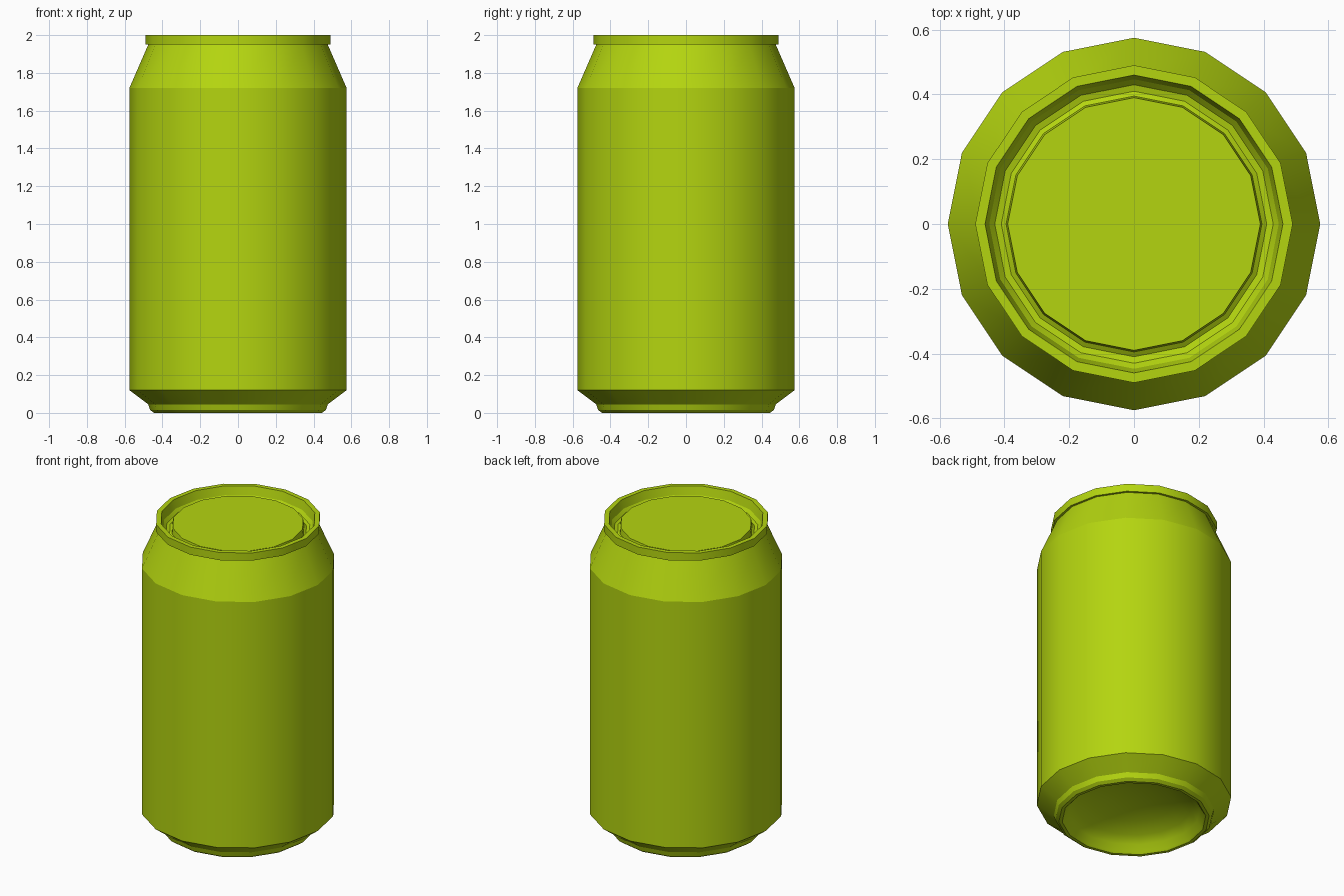
import bpy
import bmesh
import math

SIDES = 16

cube = bpy.data.objects.get("Cube")
if cube:
    bpy.data.objects.remove(cube, do_unlink=True)

lime = bpy.data.materials.new("lime green")
lime.use_nodes = True
colour = (0.456, 0.665, 0.005, 1)
lime.diffuse_color = colour
lime.node_tree.nodes["Principled BSDF"].inputs["Base Color"].default_value = colour


def lathe(name, profile):
    """Turn a (radius, height) profile, listed bottom to top on the outside, about z."""
    bm = bmesh.new()
    verts = [bm.verts.new((r, 0, z)) for r, z in profile]
    edges = [bm.edges.new(pair) for pair in zip(verts, verts[1:])]
    bmesh.ops.spin(bm, geom=verts + edges, cent=(0, 0, 0), axis=(0, 0, 1),
                   angle=math.tau, steps=SIDES, use_merge=False, use_duplicate=False)
    bmesh.ops.remove_doubles(bm, verts=bm.verts, dist=0.0005)
    bmesh.ops.dissolve_degenerate(bm, edges=bm.edges, dist=0.0001)
    # Turn each part so that its first band faces the way the profile implies
    (r0, z0), (r1, z1) = profile[:2]
    want = (z1 - z0, r0 - r1)
    band = [f for f in bm.faces if all(min(r0, r1) - 0.08 < math.hypot(v.co.x, v.co.y)
            and min(z0, z1) - 0.001 < v.co.z < max(z0, z1) + 0.001 for v in f.verts)]
    bm.normal_update()
    face = band[0]
    c = face.calc_center_median()
    n = face.normal
    outward = (n.x * c.x + n.y * c.y) / max(math.hypot(c.x, c.y), 0.001)
    if outward * want[0] + n.z * want[1] < 0:
        bmesh.ops.reverse_faces(bm, faces=bm.faces)
    mesh = bpy.data.meshes.new(name)
    bm.to_mesh(mesh)
    bm.free()
    mesh.materials.append(lime)
    obj = bpy.data.objects.new(name, mesh)
    bpy.context.collection.objects.link(obj)
    bpy.ops.object.select_all(action='DESELECT')
    obj.select_set(True)
    bpy.context.view_layer.objects.active = obj
    bpy.ops.object.shade_smooth_by_angle(angle=math.radians(28))
    return obj


# Domed underside, from the centre out to the standing ring
lathe("bottom_dome", [(0, 0.15), (0.12, 0.145), (0.24, 0.12), (0.34, 0.085),
                      (0.39, 0.05), (0.415, 0.01), (0.425, 0)])
# Standing ring and its rounded foot
lathe("foot_ring", [(0.425, 0), (0.445, 0), (0.465, 0.015), (0.475, 0.045)])
# Chamfer, straight wall and tapered shoulder
lathe("lower_chamfer", [(0.475, 0.045), (0.575, 0.12)])
lathe("can_wall", [(0.575, 0.12), (0.575, 1.72)])
lathe("shoulder", [(0.575, 1.72), (0.475, 1.95)])
# Rolled rim, sunken groove and raised lid panel
lathe("rim", [(0.475, 1.95), (0.49, 1.95), (0.49, 2), (0.46, 2), (0.447, 1.945)])
lathe("lid_groove", [(0.447, 1.945), (0.43, 1.925), (0.41, 1.92), (0.395, 1.93)])
lathe("lid_panel", [(0.395, 1.93), (0.39, 1.967), (0, 1.967)])
